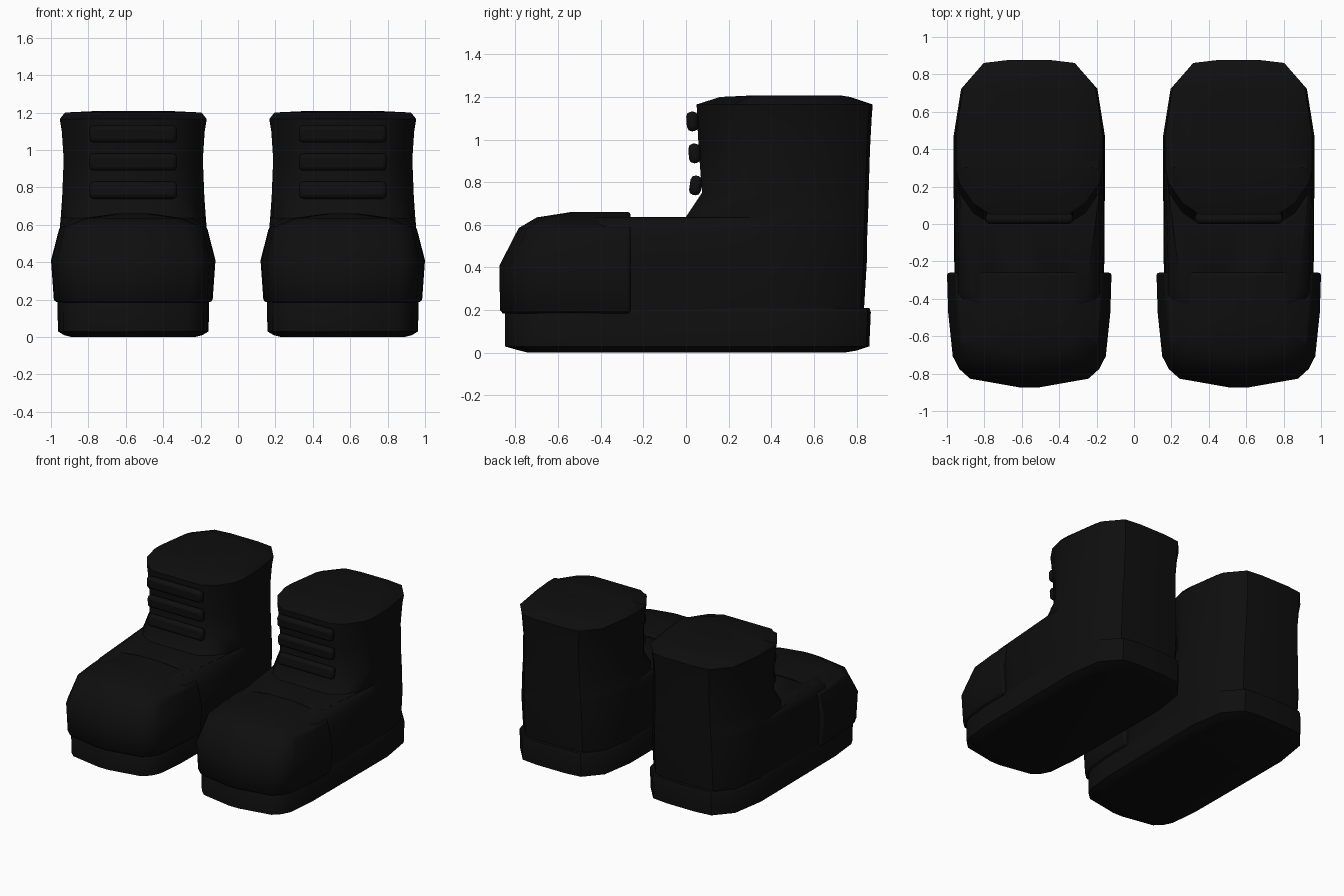
import bpy, bmesh, math

if "Cube" in bpy.data.objects:
    bpy.data.objects.remove(bpy.data.objects["Cube"])

black = bpy.data.materials.new("black rubber")
black.diffuse_color = (0.0045, 0.0045, 0.0045, 1)
black.use_nodes = True
black.node_tree.nodes["Principled BSDF"].inputs["Base Color"].default_value = black.diffuse_color

CX = 0.56  # centre line of the right boot


def finish(obj, angle=35, bevel=0.0):
    """Material, optional bevel, smooth shading and the mirrored second boot."""
    obj.data.materials.append(black)
    bpy.ops.object.select_all(action='DESELECT')
    obj.select_set(True)
    bpy.context.view_layer.objects.active = obj
    bpy.ops.object.shade_smooth_by_angle(angle=math.radians(angle))
    if bevel:
        b = obj.modifiers.new("bevel", 'BEVEL')
        b.width, b.segments, b.limit_method = bevel, 2, 'ANGLE'
        b.angle_limit = math.radians(50)
    obj.modifiers.new("other boot", 'MIRROR').use_axis[0] = True


def loft(name, rings, **kw):
    """Skin stacked half outlines [(x, y)...] at height z, mirrored about CX."""
    bm = bmesh.new()
    loops = []
    for z, half in rings:
        full = half + [(-x, y) for x, y in reversed(half) if x > 1e-6]
        loops.append([bm.verts.new((CX + x, y, z)) for x, y in full])
    n = len(loops[0])
    for a, b in zip(loops, loops[1:]):
        for i in range(n):
            j = (i + 1) % n
            bm.faces.new((a[i], a[j], b[j], b[i]))
    bm.faces.new(loops[0][::-1])
    bm.faces.new(loops[-1])
    bmesh.ops.recalc_face_normals(bm, faces=bm.faces)
    me = bpy.data.meshes.new(name)
    bm.to_mesh(me)
    bm.free()
    obj = bpy.data.objects.new(name, me)
    bpy.context.collection.objects.link(obj)
    finish(obj, **kw)


def heel_curve(w, back):
    """Side and rounded heel, from the middle of the side to the back."""
    return [(w, 0.30), (w, back - 0.40), (w * 0.9, back - 0.145),
            (w * 0.62, back - 0.015), (w * 0.3, back), (0, back)]


def toe_curve(w, front, depth):
    """Blunt wedge of the toe; depth is how far the curve reaches back."""
    shape = [(0, 0), (0.1, 0), (0.72, 0.12), (0.85, 0.25), (0.93, 0.42), (0.985, 1)]
    return [(w * x, front + depth * t) for x, t in shape]


# Sole
def sole_ring(w, front, back):
    return toe_curve(w, front, 0.38) + heel_curve(w, back)

loft("sole", [(0.0, sole_ring(0.33, -0.74, 0.74)),
              (0.01, sole_ring(0.37, -0.78, 0.80)),
              (0.03, sole_ring(0.403, -0.85, 0.86)),
              (0.19, sole_ring(0.405, -0.85, 0.867)),
              (0.21, sole_ring(0.395, -0.84, 0.86))])

# Upper: foot and shaft in one skin
def upper_ring(fw, front, w, back):
    nose = [(0, front), (fw * 0.55, front), (fw * 0.8, front + 0.06), (fw, front + 0.17)]
    return nose + heel_curve(w, back)

loft("upper", [(0.15, upper_ring(0.39, -0.55, 0.39, 0.83)),
               (0.22, upper_ring(0.398, -0.55, 0.396, 0.836)),
               (0.42, upper_ring(0.40, -0.55, 0.40, 0.848)),
               (0.54, upper_ring(0.395, -0.55, 0.396, 0.85)),
               (0.60, upper_ring(0.375, -0.54, 0.391, 0.852)),
               (0.635, upper_ring(0.31, -0.52, 0.389, 0.854)),
               (0.638, upper_ring(0.375, 0.0, 0.388, 0.854)),
               (0.75, upper_ring(0.365, 0.075, 0.38, 0.857)),
               (0.95, upper_ring(0.355, 0.06, 0.372, 0.863)),
               (1.10, upper_ring(0.365, 0.052, 0.382, 0.871)),
               (1.165, upper_ring(0.375, 0.05, 0.393, 0.876)),
               (1.20, upper_ring(0.33, 0.16, 0.365, 0.77)),
               (1.208, upper_ring(0.20, 0.33, 0.20, 0.72))], angle=40)

# Toe cap
def cap_ring(w, front, depth=0.40):
    return toe_curve(w, front, depth) + [(w, -0.26), (0, -0.26)]

loft("toe_cap", [(0.185, cap_ring(0.415, -0.86)),
                 (0.20, cap_ring(0.425, -0.873)),
                 (0.41, cap_ring(0.44, -0.875)),
                 (0.585, cap_ring(0.395, -0.785, 0.36)),
                 (0.635, cap_ring(0.27, -0.70, 0.30)),
                 (0.66, cap_ring(0.09, -0.54, 0.20))], angle=50, bevel=0.012)

# Laces: three rounded bars across the front of the shaft
for i, (y, z, tilt) in enumerate([(0.045, 0.785, -8), (0.04, 0.935, 4), (0.03, 1.085, 4)]):
    bpy.ops.mesh.primitive_cube_add(size=1)
    lace = bpy.context.object
    lace.name = f"lace_{i + 1}"
    c, s = math.cos(math.radians(tilt)), math.sin(math.radians(tilt))
    for v in lace.data.vertices:
        px, py, pz = v.co.x * 0.47, v.co.y * 0.055, v.co.z * 0.092
        v.co = (CX + px, y + py * c - pz * s, z + py * s + pz * c)
    finish(lace, angle=60, bevel=0.022)
